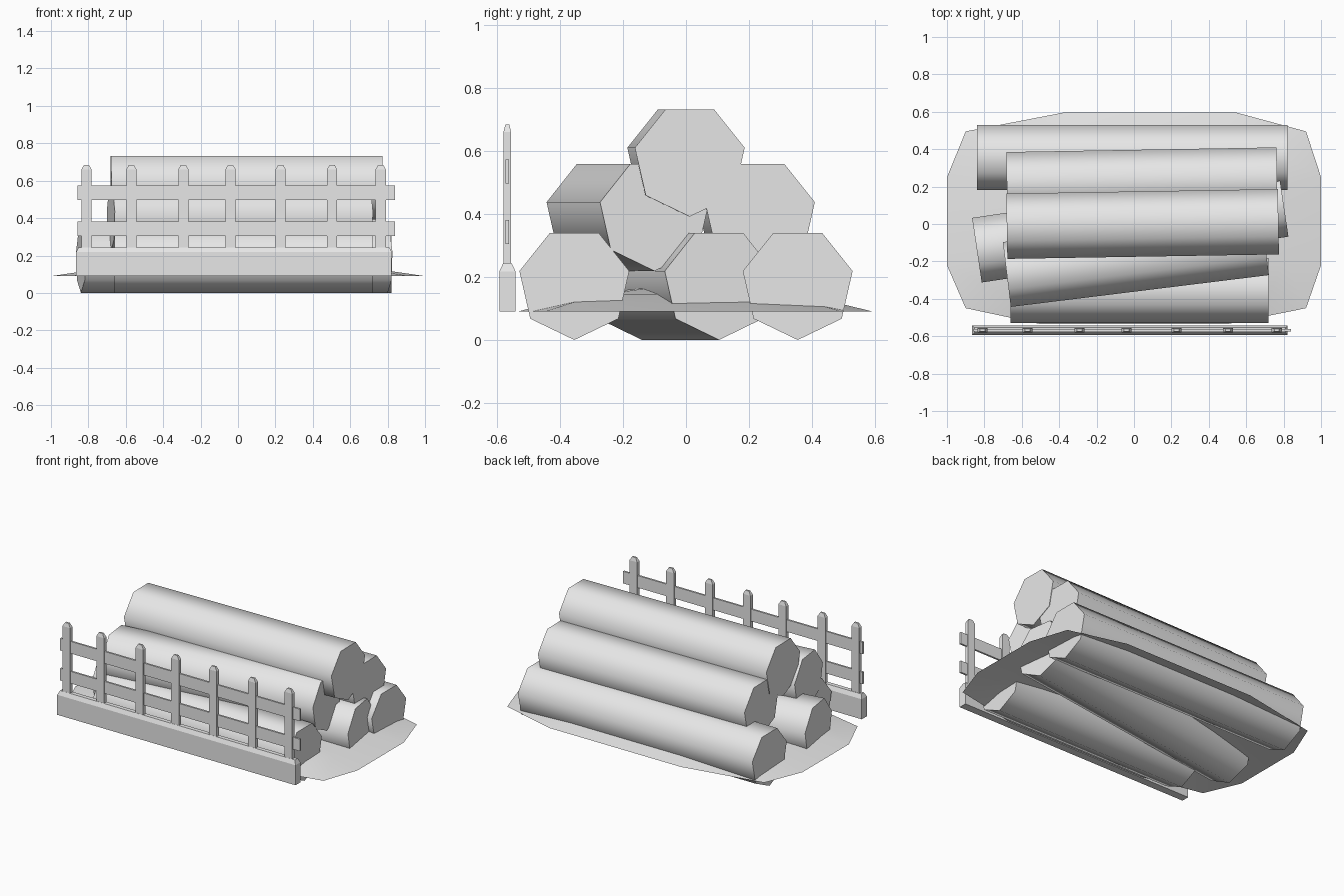
import bpy, bmesh
from math import sin, cos, pi
from mathutils import Vector

if "Cube" in bpy.data.objects:
    bpy.data.objects.remove(bpy.data.objects["Cube"])

grey = bpy.data.materials.new("plain_grey")
grey.use_nodes = True
grey.diffuse_color = (0.8, 0.8, 0.8, 1)
grey.node_tree.nodes["Principled BSDF"].inputs["Base Color"].default_value = (0.8, 0.8, 0.8, 1)


def finish(name, bm, smooth_angle=None):
    """Turn a bmesh into a named object, optionally smooth below an angle."""
    mesh = bpy.data.meshes.new(name)
    bm.to_mesh(mesh)
    bm.free()
    mesh.materials.append(grey)
    obj = bpy.data.objects.new(name, mesh)
    bpy.context.collection.objects.link(obj)
    if smooth_angle:
        bpy.ops.object.select_all(action='DESELECT')
        obj.select_set(True)
        bpy.context.view_layer.objects.active = obj
        bpy.ops.object.shade_smooth_by_angle(angle=smooth_angle)
    return obj


def log(name, start, end, z, radius=0.179):
    """Seven-sided log, one corner pointing down, between two (x, y) ends."""
    bm = bmesh.new()
    a, b = Vector((*start, z)), Vector((*end, z))
    side = Vector((0, 0, 1)).cross(b - a).normalized()
    rings = []
    for centre in (a, b):
        ring = []
        for i in range(7):
            t = 2 * pi * i / 7
            offset = side * sin(t) - Vector((0, 0, cos(t)))
            ring.append(bm.verts.new(centre + offset * radius))
        rings.append(ring)
        bm.faces.new(ring)
    for i in range(7):
        j = (i + 1) % 7
        bm.faces.new((rings[0][i], rings[0][j], rings[1][j], rings[1][i]))
    bmesh.ops.recalc_face_normals(bm, faces=bm.faces)
    return finish(name, bm, pi / 3)


def box(name, low, high, chamfer=(0, 0, 0)):
    """Box whose top edge is chamfered by x, y and z amounts."""
    (x0, y0, z0), (x1, y1, z1) = low, high
    cx, cy, cz = chamfer
    levels = [(z0, 0, 0), (z1 - cz, 0, 0)]
    if cz:
        levels.append((z1, cx, cy))
    else:
        levels[1] = (z1, 0, 0)
    bm = bmesh.new()
    rings = []
    for z, dx, dy in levels:
        corners = ((x0 + dx, y0 + dy), (x1 - dx, y0 + dy),
                   (x1 - dx, y1 - dy), (x0 + dx, y1 - dy))
        rings.append([bm.verts.new((x, y, z)) for x, y in corners])
    bm.faces.new(rings[0])
    bm.faces.new(rings[-1])
    for lower, upper in zip(rings, rings[1:]):
        for i in range(4):
            j = (i + 1) % 4
            bm.faces.new((lower[i], lower[j], upper[j], upper[i]))
    bmesh.ops.recalc_face_normals(bm, faces=bm.faces)
    return finish(name, bm)


# Stacked logs
low, middle, high = 0.179, 0.398, 0.571
log("bottom_front_log", (-0.66, -0.355), (0.72, -0.355), low)
log("bottom_middle_log", (-0.84, -0.14), (0.80, 0.105), low)
log("bottom_back_log", (-0.84, 0.355), (0.82, 0.355), low)
log("middle_front_log", (-0.68, -0.27), (0.70, -0.10), middle)
log("middle_back_log", (-0.68, 0.21), (0.765, 0.235), middle)
log("top_log", (-0.68, -0.012), (0.772, 0.012), high)

# Low mound of earth, an open shallow dome
outline = [(-1, 0.25), (-0.9, 0.495), (-0.38, 0.595), (0.55, 0.595),
           (0.92, 0.495), (1, 0.25), (1, -0.22), (0.92, -0.45),
           (0.5, -0.535), (-0.5, -0.535), (-0.9, -0.45), (-1, -0.22)]
bm = bmesh.new()
rings = []
for s in (1, 0.8, 0.55, 0.3):
    z = 0.09 + 0.08 * (1 - s * s)
    rings.append([bm.verts.new((x * s, y * s, z)) for x, y in outline])
for outer, inner in zip(rings, rings[1:]):
    for i in range(len(outline)):
        j = (i + 1) % len(outline)
        bm.faces.new((outer[j], outer[i], inner[i], inner[j]))
bm.faces.new(rings[-1][::-1])
bm.normal_update()
finish("ground_mound", bm, pi / 6)

# Fence: beam, pickets and rails
box("fence_beam", (-0.865, -0.593, 0.09), (0.822, -0.542, 0.244), (0.012, 0.012, 0.026))
for n, x in enumerate((-0.81, -0.57, -0.292, -0.04, 0.228, 0.503, 0.763)):
    box(f"fence_picket_{n + 1}", (x - 0.027, -0.580, 0.23),
        (x + 0.027, -0.556, 0.685), (0.014, 0.006, 0.024))
for name, z in (("lower_fence_rail", 0.305), ("upper_fence_rail", 0.497)):
    box(name, (-0.857, -0.574, z), (0.84, -0.562, z + 0.077))
